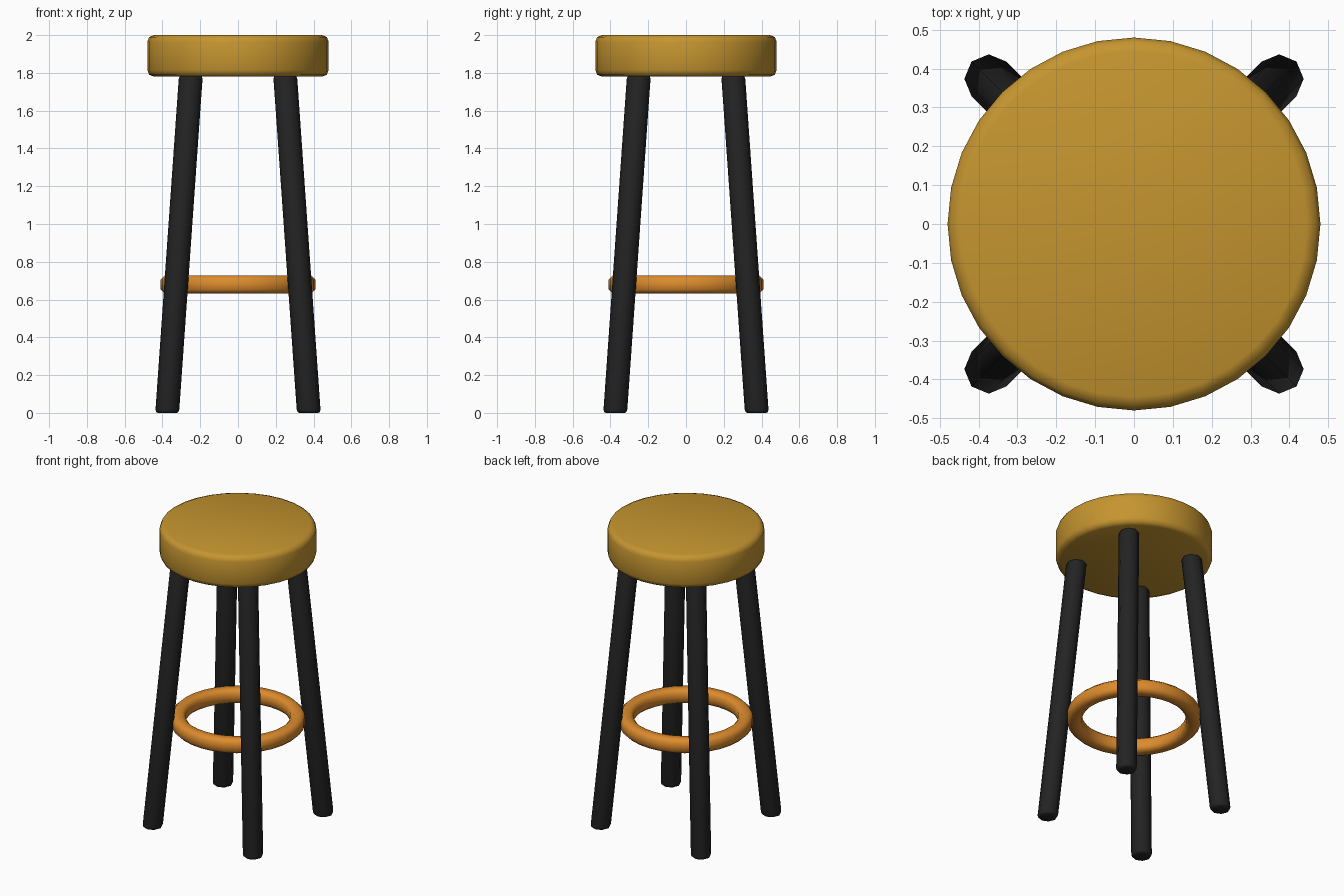
import bpy, bmesh, math

if "Cube" in bpy.data.objects:
    bpy.data.objects.remove(bpy.data.objects["Cube"])


def material(name, rgb):
    m = bpy.data.materials.new(name)
    m.diffuse_color = (*rgb, 1)
    m.use_nodes = True
    m.node_tree.nodes["Principled BSDF"].inputs["Base Color"].default_value = m.diffuse_color
    return m


OCHRE = material("ochre seat", (0.56, 0.30, 0.029))
BLACK = material("black legs", (0.017, 0.017, 0.017))
ORANGE = material("orange ring", (0.72, 0.26, 0.026))


def lathe(name, profile, sides, mat, closed=False, axis=lambda z: (0, 0)):
    """Spin an (r, z) profile; axis(z) gives the centre, so legs can lean."""
    bm = bmesh.new()
    rings = []
    for r, z in profile:
        cx, cy = axis(z)
        rings.append([bm.verts.new((cx + r * math.cos(math.tau * i / sides),
                                    cy + r * math.sin(math.tau * i / sides), z))
                      for i in range(sides)])
    pairs = list(zip(rings, rings[1:]))
    if closed:
        pairs.append((rings[-1], rings[0]))
    else:
        bm.faces.new(rings[0])
        bm.faces.new(rings[-1])
    for a, b in pairs:
        for i in range(sides):
            j = (i + 1) % sides
            bm.faces.new((a[i], a[j], b[j], b[i]))
    bmesh.ops.recalc_face_normals(bm, faces=bm.faces)
    for f in bm.faces:
        f.smooth = True
    me = bpy.data.meshes.new(name)
    bm.to_mesh(me)
    bm.free()
    me.materials.append(mat)
    ob = bpy.data.objects.new(name, me)
    bpy.context.collection.objects.link(ob)
    return ob


# Round cushion seat with softened rims
lathe("seat", [(0.445, 1.78), (0.47, 1.79), (0.48, 1.815),
               (0.48, 1.965), (0.47, 1.99), (0.445, 2.0)], 32, OCHRE)

# Four splayed legs
for fb, sy in (("front", -1), ("back", 1)):
    for lr, sx in (("left", -1), ("right", 1)):
        def lean(z, sx=sx, sy=sy):
            c = 0.375 - 0.125 * z / 1.78
            return sx * c, sy * c
        lathe(f"{fb}_{lr}_leg", [(0.05, 0), (0.059, 0.005), (0.063, 0.018),
                                 (0.063, 1.767), (0.059, 1.78), (0.05, 1.785)],
              8, BLACK, axis=lean)

# Footrest ring with chamfered section
R, W, H, C = 0.365, 0.044, 0.047, 0.02
section = [(W, -H + C), (W, H - C), (W - C, H), (C - W, H),
           (-W, H - C), (-W, C - H), (C - W, -H), (W - C, -H)]
lathe("footrest_ring", [(R + r, 0.68 + z) for r, z in section], 32, ORANGE, closed=True)
